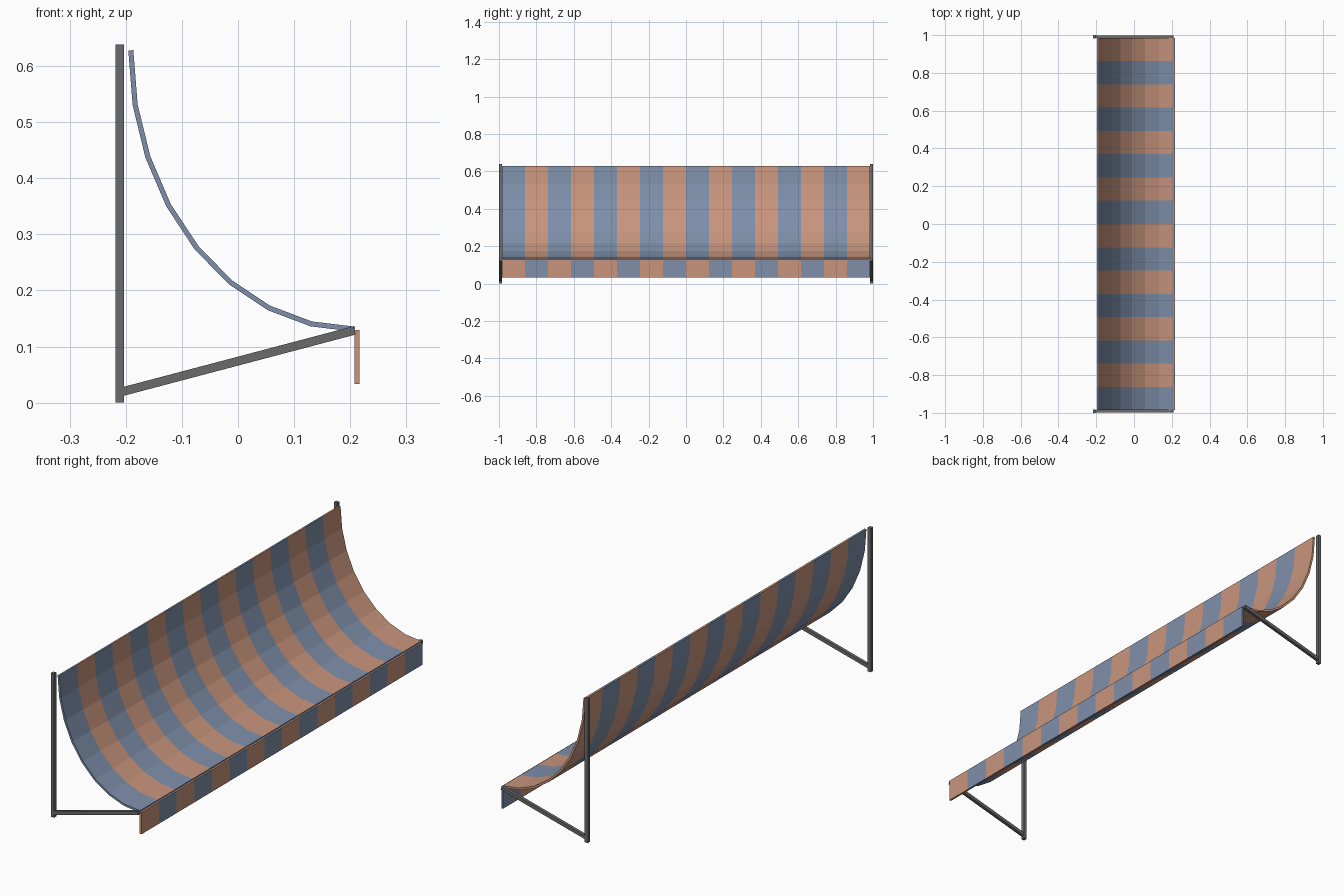
import bpy
import bmesh
from math import pi, sin, cos, atan2, hypot
from mathutils import Matrix, Vector

if "Cube" in bpy.data.objects:
    bpy.data.objects.remove(bpy.data.objects["Cube"], do_unlink=True)

HALF = 0.985      # half length of the cloth
STRIPES = 16
THICK = 0.009


def material(name, rgb):
    m = bpy.data.materials.new(name)
    m.use_nodes = True
    m.diffuse_color = (*rgb, 1)
    m.node_tree.nodes["Principled BSDF"].inputs["Base Color"].default_value = (*rgb, 1)
    return m


blue = material("slate blue cloth", (0.21, 0.275, 0.40))
orange = material("terracotta cloth", (0.58, 0.30, 0.205))
metal = material("dark grey metal", (0.145, 0.145, 0.145))


def add_object(name, bm, mats):
    mesh = bpy.data.meshes.new(name)
    bm.to_mesh(mesh)
    bm.free()
    for m in mats:
        mesh.materials.append(m)
    ob = bpy.data.objects.new(name, mesh)
    bpy.context.collection.objects.link(ob)
    return ob


def striped_cloth(name, profile, mats):
    """Sweep an x-z profile along y, alternating the colour stripe by stripe."""
    bm = bmesh.new()
    rows = [[bm.verts.new((x, -HALF + 2 * HALF * i / STRIPES, z)) for x, z in profile]
            for i in range(STRIPES + 1)]
    for i, (a, b) in enumerate(zip(rows, rows[1:])):
        for j in range(len(profile) - 1):
            face = bm.faces.new((a[j], a[j + 1], b[j + 1], b[j]))
            face.material_index = i % 2
    ob = add_object(name, bm, mats)
    solid = ob.modifiers.new("thickness", "SOLIDIFY")
    solid.thickness = THICK
    solid.offset = 0
    solid.use_even_offset = True
    return ob


def beam(name, start, end, size, y, depth):
    """Rectangular bar between two x-z points."""
    dx, dz = end[0] - start[0], end[1] - start[1]
    centre = Vector(((start[0] + end[0]) / 2, y, (start[1] + end[1]) / 2))
    bm = bmesh.new()
    bmesh.ops.create_cube(bm, size=1, matrix=Matrix.Translation(centre)
                          @ Matrix.Rotation(-atan2(dz, dx), 4, "Y")
                          @ Matrix.Diagonal((hypot(dx, dz), depth, size, 1)))
    return add_object(name, bm, [metal])


# Canopy: quarter ellipse in eight flat facets
arc = [(0.208 - 0.399 * cos(k * pi / 16), 0.628 - 0.497 * sin(k * pi / 16)) for k in range(9)]
striped_cloth("canopy", arc, [blue, orange])

# Hanging front valance, colours offset by one stripe
striped_cloth("valance", [(0.212, 0.13), (0.212, 0.033)], [orange, blue])

# Wall posts and sloping arms at both ends
for side, sign in (("right", -1), ("left", 1)):
    y = sign * 0.9915
    beam(side + "_post", (-0.2105, 0), (-0.2105, 0.638), 0.0155, y, 0.017)
    beam(side + "_arm", (-0.205, 0.02), (0.208, 0.129), 0.0155, y, 0.014)
